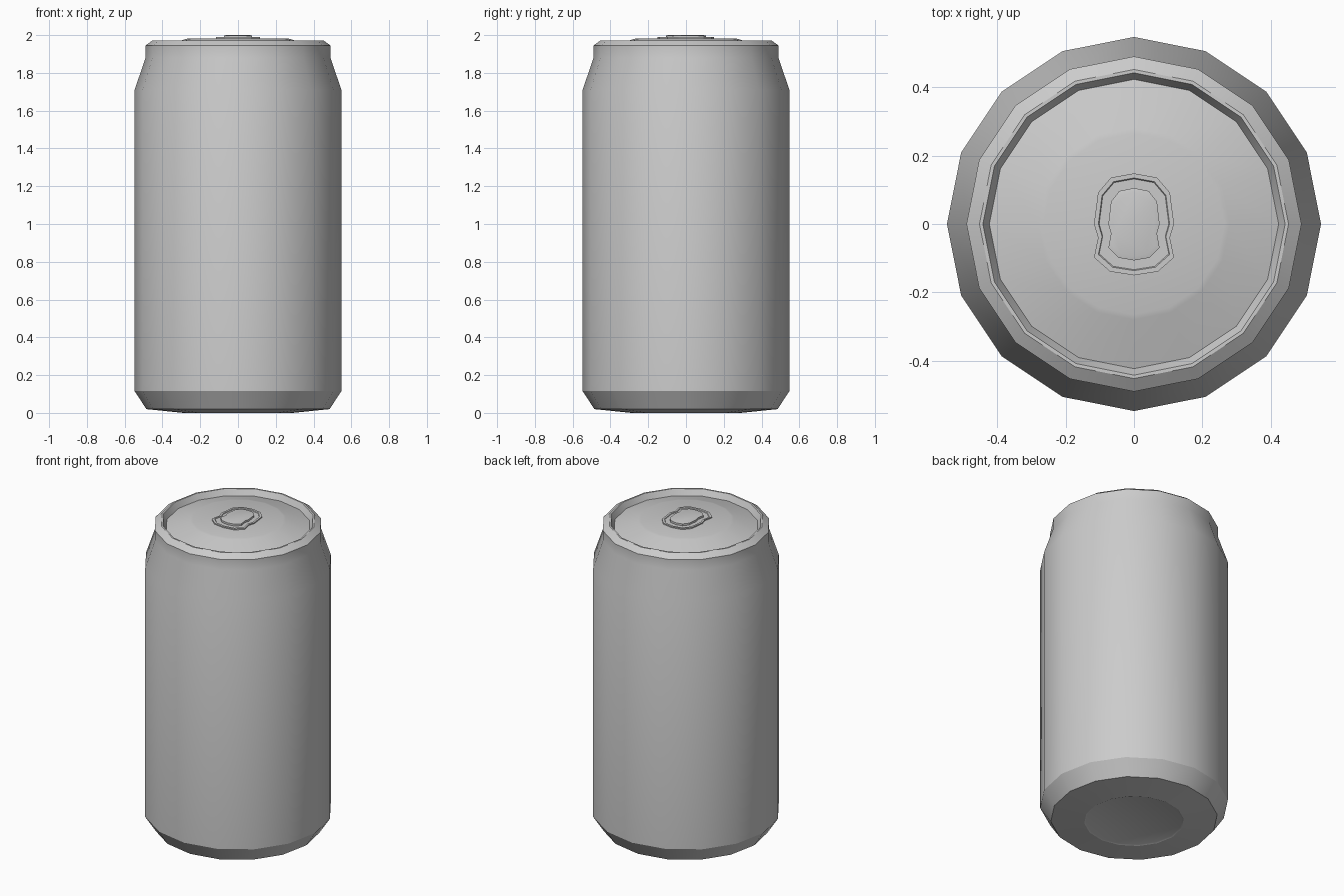
import bpy, bmesh, math

if "Cube" in bpy.data.objects:
    bpy.data.objects.remove(bpy.data.objects["Cube"])

def loft(name, rings, angle):
    """Bridge a stack of closed rings and cap both ends."""
    bm = bmesh.new()
    rows = [[bm.verts.new(p) for p in ring] for ring in rings]
    n = len(rows[0])
    for a, b in zip(rows, rows[1:]):
        for i in range(n):
            j = (i + 1) % n
            bm.faces.new((a[i], a[j], b[j], b[i]))
    bm.faces.new(rows[0][::-1])
    bm.faces.new(rows[-1])
    bmesh.ops.recalc_face_normals(bm, faces=bm.faces)
    me = bpy.data.meshes.new(name)
    bm.to_mesh(me)
    bm.free()
    ob = bpy.data.objects.new(name, me)
    bpy.context.collection.objects.link(ob)
    bpy.ops.object.select_all(action='DESELECT')
    ob.select_set(True)
    bpy.context.view_layer.objects.active = ob
    bpy.ops.object.shade_smooth_by_angle(angle=math.radians(angle))
    return ob

def circle(r, z, n=16):
    return [(r * math.cos(2 * math.pi * i / n), r * math.sin(2 * math.pi * i / n), z)
            for i in range(n)]

# Can body: base, wall, neck, rim and recessed lid as one 16-sided lathe
profile = [(0.28, 0.004), (0.29, 0.0), (0.485, 0.02), (0.547, 0.115), (0.547, 1.71),
           (0.49, 1.88), (0.49, 1.945), (0.452, 1.972), (0.442, 1.972),
           (0.423, 1.935), (0.28, 1.978), (0.265, 1.982)]
loft("can_body", [circle(r, z) for r, z in profile], 26)

# Pull tab: waisted outline, mirrored, stepped up to a raised centre
half = [(0.067, 0.136), (0.105, 0.092), (0.117, 0.0),
        (0.105, -0.04), (0.117, -0.098), (0.07, -0.139)]
outline = ([(0, 0.148)] + half + [(0, -0.15)] + [(-x, y) for x, y in reversed(half)])[::-1]

def tab_ring(sx, sy, z):
    return [(x * sx, y * sy, z) for x, y in outline]

steps = [(1, 1, 1.979), (1, 1, 1.989), (0.89, 0.91, 1.989), (0.87, 0.89, 1.985),
         (0.64, 0.71, 1.985), (0.64, 0.71, 1.997), (0.54, 0.63, 2.0)]
loft("pull_tab", [tab_ring(*s) for s in steps], 26)
